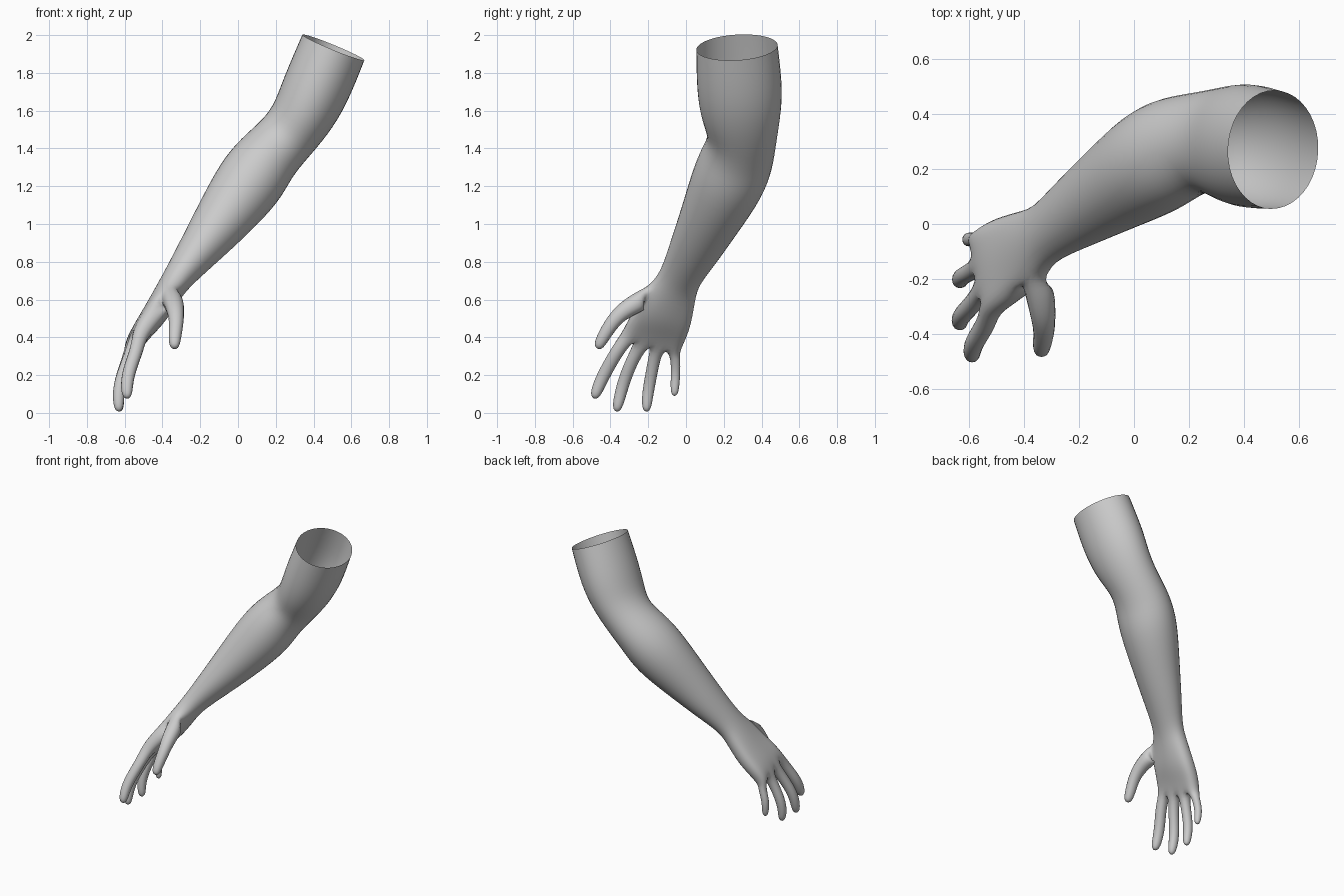
import bpy, bmesh, math
from mathutils import Vector

if "Cube" in bpy.data.objects:
    bpy.data.objects.remove(bpy.data.objects["Cube"])

grey = bpy.data.materials.new("plain grey")
grey.diffuse_color = (0.6, 0.6, 0.6, 1)
grey.use_nodes = True
grey.node_tree.nodes["Principled BSDF"].inputs["Base Color"].default_value = grey.diffuse_color

# Arm cross-sections: centre, half width toward the thumb side, half thickness
SECTIONS = [
    ((0.505, 0.27, 1.935), .215, .177),   # open rim
    ((0.41, 0.285, 1.705), .228, .182),
    ((0.335, 0.292, 1.555), .207, .163),
    ((0.25, 0.302, 1.45), .177, .155),    # elbow
    ((0.15, 0.272, 1.35), .195, .168),
    ((0.065, 0.225, 1.225), .20, .188),
    ((-0.085, 0.125, 1.02), .162, .15),
    ((-0.215, 0.04, 0.85), .135, .11),
    ((-0.315, -0.03, 0.72), .108, .08),   # wrist
    ((-0.365, -0.065, 0.645), .122, .072),
    ((-0.44, -0.115, 0.52), .155, .068),
    ((-0.50, -0.152, 0.445), .165, .056),
    ((-0.545, -0.185, 0.375), .165, .045),  # knuckles
]
THUMB_RING = 9

# Finger joints from index to little finger
FINGERS = [
    [(-.535, -.36, .335), (-.575, -.42, .23), (-.59, -.46, .15), (-.587, -.49, .07)],
    [(-.575, -.28, .29), (-.62, -.325, .18), (-.635, -.35, .09), (-.63, -.37, .0)],
    [(-.585, -.17, .28), (-.625, -.19, .17), (-.635, -.205, .085), (-.625, -.21, .0)],
    [(-.575, -.055, .285), (-.60, -.055, .21), (-.60, -.058, .15), (-.595, -.062, .085)],
]
FINGER_R = [.038, .036, .034, .027]
THUMB = [(-.345, -.22, .60), (-.33, -.33, .545), (-.325, -.39, .48),
         (-.335, -.44, .40), (-.337, -.472, .335)]
THUMB_R = [.062, .05, .041, .037, .027]


def tangent(points, i):
    return (points[min(i + 1, len(points) - 1)] - points[max(i - 1, 0)]).normalized()


def frame(t, side):
    """Axis near 'side' that is square to t, and the third axis."""
    w = (side - t * side.dot(t)).normalized()
    return w, w.cross(t).normalized()


bm = bmesh.new()
THUMB_SIDE = Vector((0, -1, 0))

# Arm, wrist and palm: ten-point rings, back of hand first, then palm side
centres = [Vector(s[0]) for s in SECTIONS]
rings = []
for n, (c, a, b) in enumerate(SECTIONS):
    w, d = frame(tangent(centres, n), THUMB_SIDE)
    if d.x > 0:
        d = -d
    flat = max(0, n - 8) / (len(SECTIONS) - 9)    # round arm to flat knuckles
    ring = []
    for k in range(10):
        ang = math.radians(18 + 36 * k)
        sign = 1 if k < 5 else -1
        even = 1 - k / 2 if k < 5 else -1 + (k - 5) / 2
        u = math.cos(ang) * 1.07 * (1 - flat) + even * flat
        v = math.sin(ang) * 1.07 * (1 - flat) + sign * flat
        ring.append(bm.verts.new(centres[n] + w * a * u + d * b * v))
    rings.append(ring)
for n in range(len(rings) - 1):
    for k in range(10):
        if n == THUMB_RING and k == 9:
            continue                              # opening for the thumb
        m = (k + 1) % 10
        bm.faces.new((rings[n][k], rings[n][m], rings[n + 1][m], rings[n + 1][k]))


def digit(base, joints, radii, corner):
    """Grow a four-sided finger from a base quad through its joints."""
    pts = [Vector(p) for p in joints]
    last = base
    for i, (p, r) in enumerate(zip(pts, radii)):
        nxt = [bm.verts.new(p + o * r) for o in corner(tangent(pts, i))]
        for k in range(4):
            m = (k + 1) % 4
            bm.faces.new((last[k], last[m], nxt[m], nxt[k]))
        last = nxt
    bm.faces.new(last)


def finger_corners(t):
    w, d = frame(t, THUMB_SIDE)
    if d.x > 0:
        d = -d
    return (w + d, d - w, -w - d, w - d)


def thumb_corners(t):
    d, u = frame(t, Vector((-1, 0, 0)))
    if u.z - u.y < 0:
        u = -u
    return (u + d, d - u, -u - d, u - d)


# Four fingers from the knuckle ring
end = rings[-1]
for i, joints in enumerate(FINGERS):
    r = FINGER_R[i]
    digit([end[i], end[i + 1], end[8 - i], end[9 - i]], joints,
          [r, r, r * .95, r * .72], finger_corners)

# Thumb from the side of the palm
r1, r2 = rings[THUMB_RING], rings[THUMB_RING + 1]
digit([r1[0], r2[0], r2[9], r1[9]], THUMB, THUMB_R, thumb_corners)

bmesh.ops.recalc_face_normals(bm, faces=bm.faces[:])
mesh = bpy.data.meshes.new("arm")
bm.to_mesh(mesh)
bm.free()
mesh.materials.append(grey)
arm = bpy.data.objects.new("arm", mesh)
bpy.context.collection.objects.link(arm)
mesh.polygons.foreach_set("use_smooth", [True] * len(mesh.polygons))
sub = arm.modifiers.new("smooth skin", "SUBSURF")
sub.levels = sub.render_levels = 2
